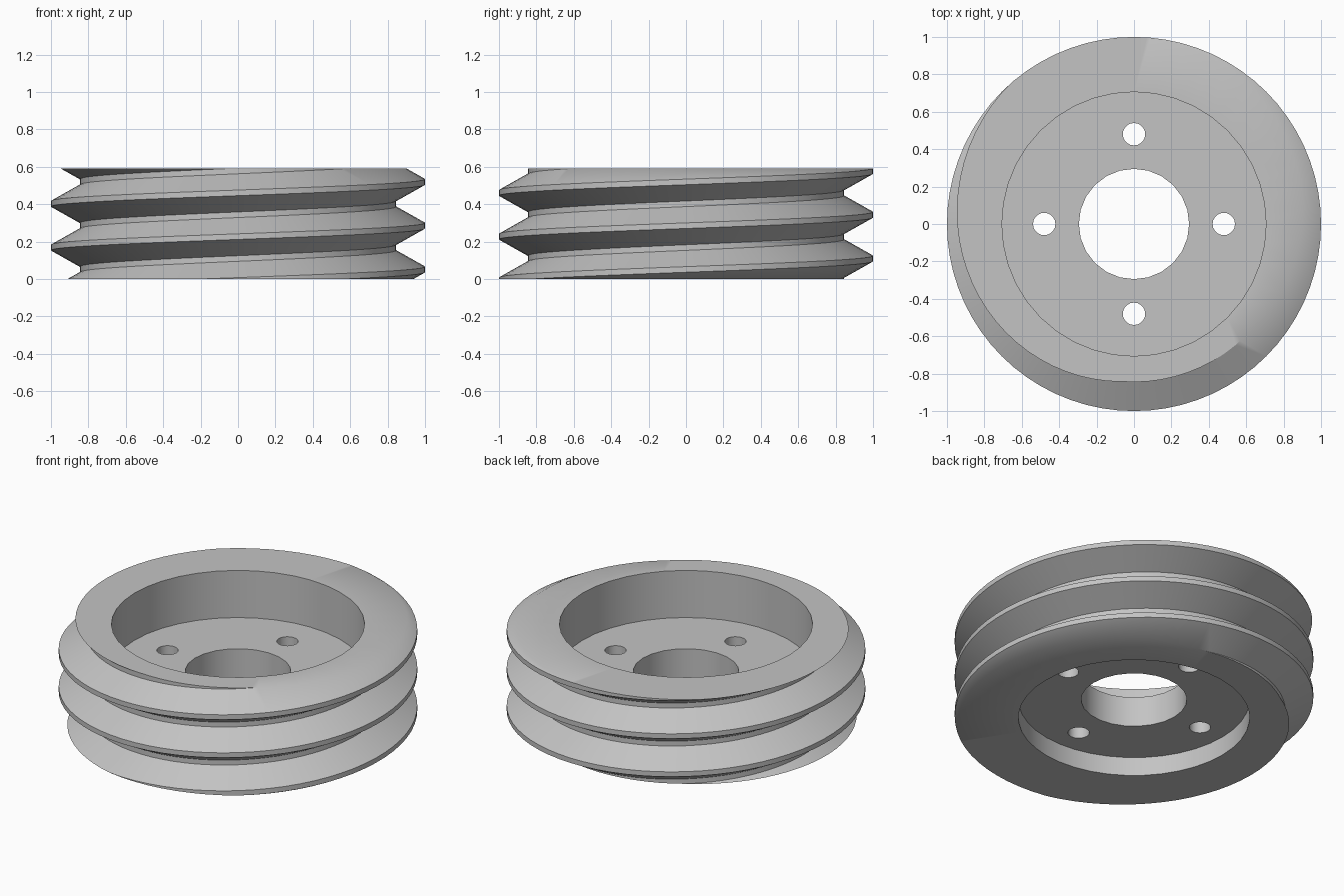
import bpy, bmesh, math
from mathutils import Vector

cube = bpy.data.objects.get("Cube")
if cube:
    bpy.data.objects.remove(cube, do_unlink=True)

HEIGHT = 0.59
WEB_LOW, WEB_HIGH = 0.115, 0.3
PITCH = 0.234
CREST_Z = 0.285            # crest centre at +x
CREST_R, ROOT_R = 1.0, 0.845
FLAT = 0.015               # half width of crest and root flats
STEPS = 72

grey = bpy.data.materials.new("grey metal")
grey.use_nodes = True
colour = (0.55, 0.55, 0.55, 1)
grey.diffuse_color = colour
grey.node_tree.nodes["Principled BSDF"].inputs["Base Color"].default_value = colour

bm = bmesh.new()


def ring(radius, z, sides, centre=(0, 0)):
    """Circle of vertices with its closed loop of edges."""
    verts = []
    for i in range(sides):
        a = math.tau * i / sides
        verts.append(bm.verts.new((centre[0] + radius * math.cos(a),
                                   centre[1] + radius * math.sin(a), z)))
    edges = [bm.edges.new((verts[i - 1], verts[i])) for i in range(sides)]
    return verts, edges


def tube(radius, low, high, sides, centre=(0, 0)):
    """Cylindrical wall; returns its lower and upper edge loops."""
    v0, e0 = ring(radius, low, sides, centre)
    v1, e1 = ring(radius, high, sides, centre)
    for i in range(sides):
        bm.faces.new((v0[i - 1], v0[i], v1[i], v1[i - 1]))
    return e0, e1


def fill(edges):
    bmesh.ops.triangle_fill(bm, edges=edges, use_beauty=True, normal=(0, 0, 1))


# Helical V grooves around the rim, longer than needed
profile = [(CREST_R, -FLAT), (CREST_R, FLAT),
           (ROOT_R, PITCH / 2 - FLAT), (ROOT_R, PITCH / 2 + FLAT)]
columns = []
for i in range(STEPS + 1):
    a = math.tau * i / STEPS
    base = CREST_Z + PITCH * i / STEPS
    columns.append([bm.verts.new((r * math.cos(a), r * math.sin(a), base + k * PITCH + dz))
                    for k in range(-3, 4) for r, dz in profile])
for left, right in zip(columns, columns[1:]):
    for j in range(len(left) - 1):
        bm.faces.new((left[j], right[j], right[j + 1], left[j + 1]))
bmesh.ops.remove_doubles(bm, verts=bm.verts[:], dist=1e-5)

# Trim the grooves flat at both ends
for z, side in ((0, -1), (HEIGHT, 1)):
    bmesh.ops.bisect_plane(bm, geom=bm.verts[:] + bm.edges[:] + bm.faces[:], dist=1e-6,
                           plane_co=(0, 0, z), plane_no=(0, 0, side), clear_outer=True)


def rim_edges(z):
    return [e for e in bm.edges if e.is_boundary and all(abs(v.co.z - z) < 1e-4 for v in e.verts)]


outer_low, outer_high = rim_edges(0), rim_edges(HEIGHT)

# Recesses above and below the web, centre bore and bolt holes
lower_rim, web_under = tube(0.645, 0, WEB_LOW, 40)
web_over, upper_rim = tube(0.706, WEB_HIGH, HEIGHT, 40)
holes = [tube(0.295, WEB_LOW, WEB_HIGH, 24)]
for i in range(4):
    a = math.tau * i / 4
    holes.append(tube(0.06, WEB_LOW, WEB_HIGH, 20, (0.48 * math.cos(a), 0.48 * math.sin(a))))

# Flat end faces and web faces
fill(outer_low + lower_rim)
fill(outer_high + upper_rim)
fill(web_under + [e for low, high in holes for e in low])
fill(web_over + [e for low, high in holes for e in high])
bmesh.ops.recalc_face_normals(bm, faces=bm.faces[:])

mesh = bpy.data.meshes.new("grooved_pulley")
bm.to_mesh(mesh)
bm.free()
mesh.materials.append(grey)
pulley = bpy.data.objects.new("grooved_pulley", mesh)
bpy.context.collection.objects.link(pulley)
bpy.context.view_layer.objects.active = pulley
pulley.select_set(True)
bpy.ops.object.shade_smooth_by_angle(angle=math.radians(30))
